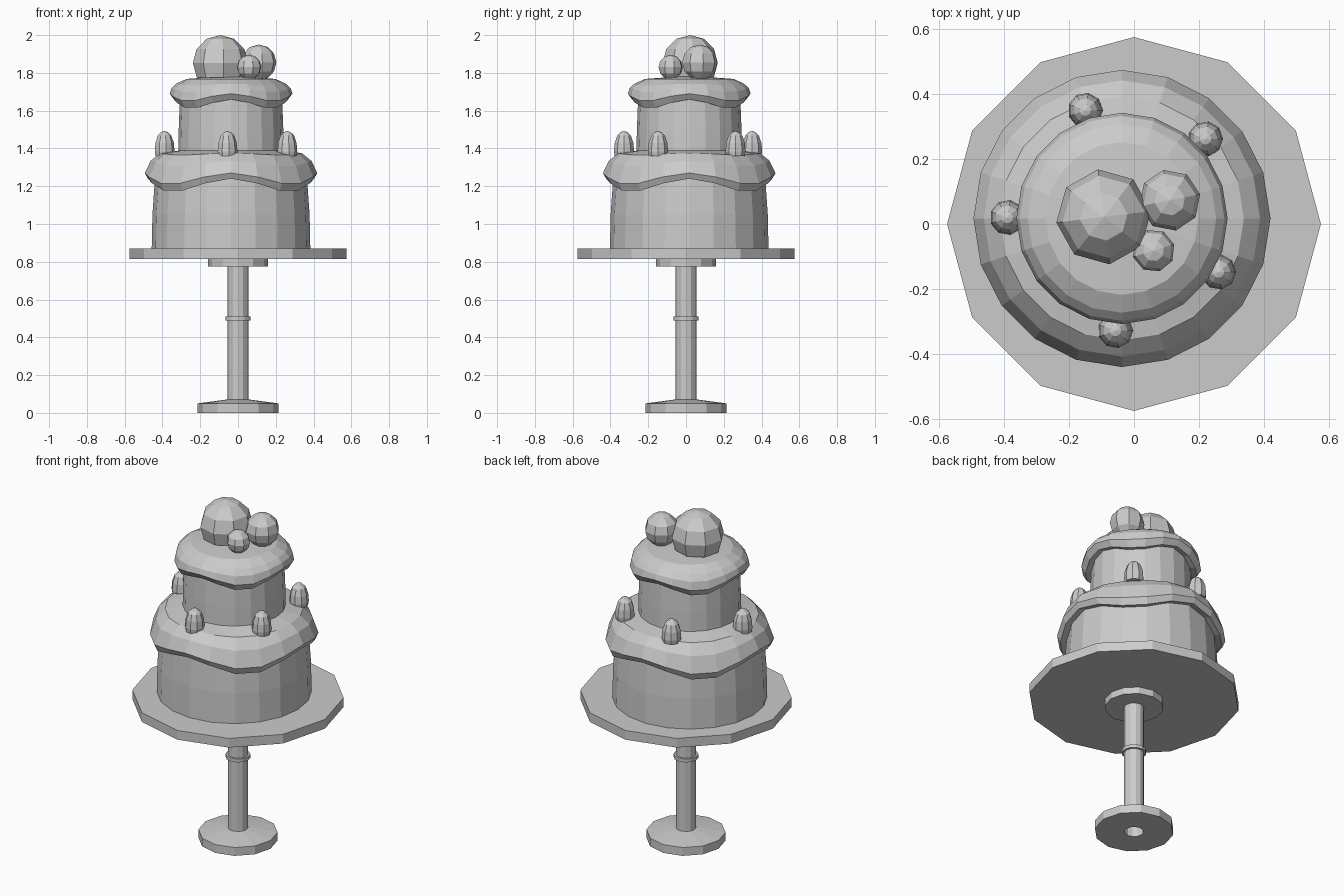
import bpy, bmesh, math

old = bpy.data.objects.get("Cube")
if old:
    bpy.data.objects.remove(old, do_unlink=True)

# Single plain grey for the whole model
grey = bpy.data.materials.new("plain_grey")
grey.use_nodes = True
GREY = (0.6, 0.6, 0.6, 1)
grey.diffuse_color = GREY
grey.node_tree.nodes["Principled BSDF"].inputs["Base Color"].default_value = GREY

CAKE = (-0.037, 0.017)


def finish(name, bm, loc=(0, 0, 0)):
    bmesh.ops.remove_doubles(bm, verts=bm.verts, dist=1e-5)
    bmesh.ops.recalc_face_normals(bm, faces=bm.faces)
    mesh = bpy.data.meshes.new(name)
    bm.to_mesh(mesh)
    bm.free()
    mesh.materials.append(grey)
    obj = bpy.data.objects.new(name, mesh)
    obj.location = loc
    bpy.context.collection.objects.link(obj)
    return obj


def lathe(name, profile, sides, centre=(0, 0)):
    """Spin (radius, z[, wave height]) points; waves peak on the four axes."""
    bm = bmesh.new()
    rings = []
    for r, z, *wave in profile:
        ring = []
        for i in range(sides):
            a = math.tau * i / sides
            lift = wave[0] * math.cos(4 * a) if wave else 0
            ring.append(bm.verts.new((r * math.cos(a), r * math.sin(a), z + lift)))
        rings.append(ring)
    for low, high in zip(rings, rings[1:]):
        for i in range(sides):
            j = (i + 1) % sides
            bm.faces.new((low[i], low[j], high[j], high[i]))
    return finish(name, bm, (centre[0], centre[1], 0))


def ball(name, x, y, z, radius, turn=0.0):
    bm = bmesh.new()
    bmesh.ops.create_uvsphere(bm, u_segments=8, v_segments=6, radius=radius)
    obj = finish(name, bm, (x, y, z))
    obj.rotation_euler.z = turn


# Stand: hollow foot, stem with ring, collar and plate
lathe("foot", [(0, 0.06), (0.052, 0.06), (0.052, 0), (0.215, 0),
               (0.215, 0.05), (0.05, 0.072), (0, 0.072)], 12)
lathe("stem", [(0, 0.065), (0.055, 0.065), (0.055, 0.79), (0, 0.79)], 12)
lathe("stem_ring", [(0, 0.49), (0.067, 0.49), (0.067, 0.51), (0, 0.51)], 12)
lathe("plate_collar", [(0, 0.775), (0.16, 0.775), (0.16, 0.82), (0, 0.82)], 12)
lathe("plate", [(0, 0.815), (0.575, 0.815), (0.575, 0.87), (0, 0.87)], 12)

# Cake tiers
lathe("lower_tier", [(0, 0.865), (0.42, 0.865), (0.416, 1.05),
                     (0.402, 1.25), (0, 1.25)], 20, CAKE)
lathe("upper_tier", [(0, 1.36), (0.28, 1.36), (0.277, 1.5),
                     (0.27, 1.68), (0, 1.68)], 20, CAKE)

# Icing with wavy lower edges
lathe("lower_icing", [(0, 1.39), (0.28, 1.388), (0.375, 1.37, 0.005),
                      (0.425, 1.32, 0.015), (0.457, 1.24, 0.03),
                      (0.44, 1.205, 0.035), (0.39, 1.215, 0.035), (0, 1.23)], 20, CAKE)
lathe("upper_icing", [(0, 1.785), (0.235, 1.768), (0.29, 1.738, 0.005),
                      (0.315, 1.71, 0.01), (0.325, 1.67, 0.02),
                      (0.302, 1.635, 0.024), (0.26, 1.642, 0.024), (0, 1.66)], 20, CAKE)

# Piped drops around the lower tier
drops = [(-0.15, 0.35), (0.22, 0.262), (0.26, -0.148), (-0.057, -0.328), (-0.39, 0.02)]
for number, spot in enumerate(drops, 1):
    lathe(f"icing_drop_{number}",
          [(0, 1.36), (0.05, 1.36), (0.054, 1.385), (0.05, 1.43),
           (0.037, 1.468), (0.018, 1.487), (0, 1.492)], 9, spot)

# Fruit on top
ball("large_fruit", -0.093, 0.022, 1.853, 0.147, 0.12)
ball("medium_fruit", 0.11, 0.073, 1.855, 0.095, 0.2)
ball("small_fruit", 0.06, -0.082, 1.83, 0.066, 0.3)
